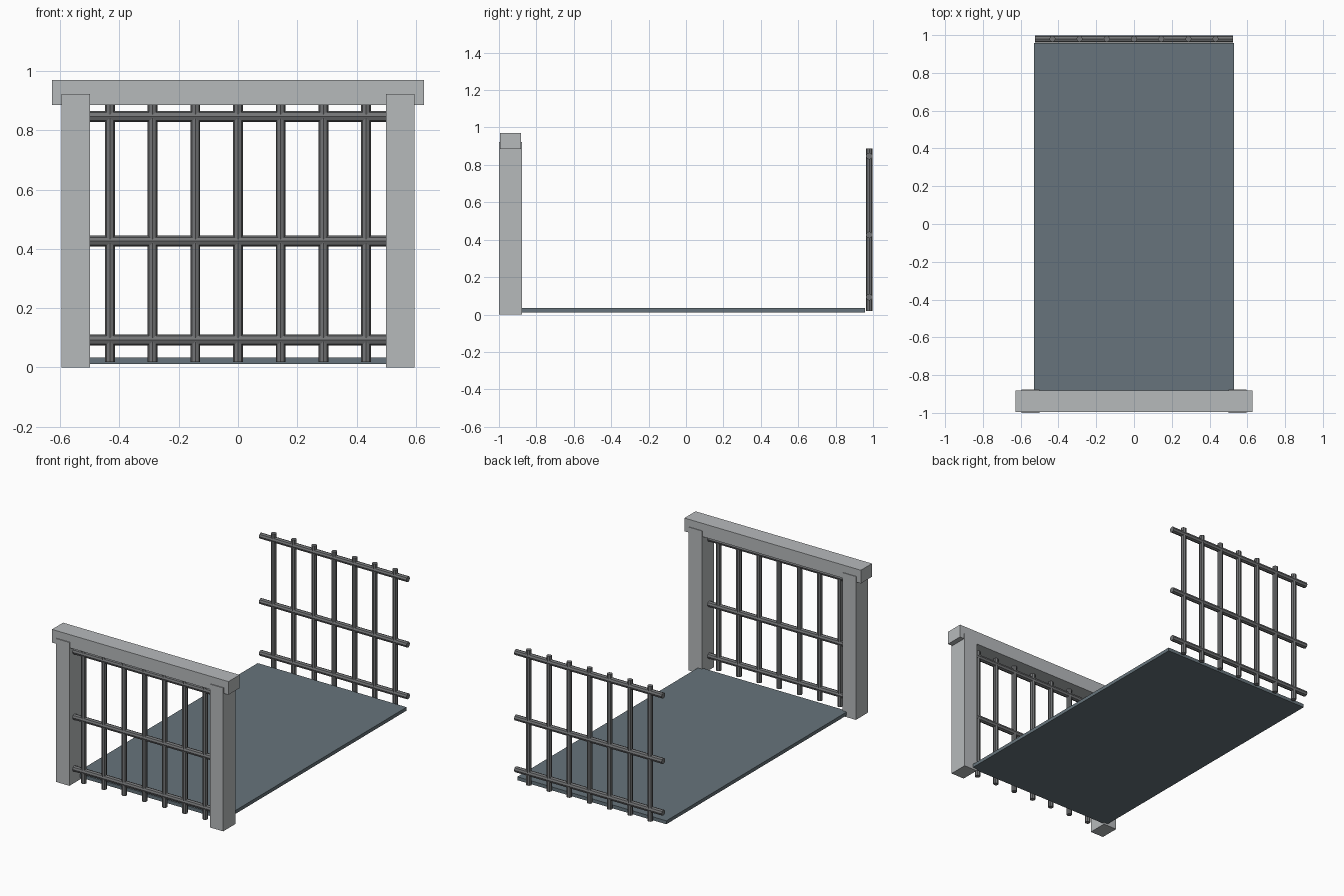
import bpy
import math

cube = bpy.data.objects.get("Cube")
if cube:
    bpy.data.objects.remove(cube, do_unlink=True)


def make_material(name, colour):
    mat = bpy.data.materials.new(name)
    mat.use_nodes = True
    mat.diffuse_color = colour
    mat.node_tree.nodes["Principled BSDF"].inputs["Base Color"].default_value = colour
    return mat


stone = make_material("pale stone", (0.47, 0.49, 0.50, 1))
slate = make_material("slate floor", (0.135, 0.175, 0.20, 1))
iron = make_material("grey iron", (0.17, 0.175, 0.18, 1))


def box(name, low, high, mat):
    """Box between two opposite corners."""
    centre = [(a + b) / 2 for a, b in zip(low, high)]
    bpy.ops.mesh.primitive_cube_add(size=1, location=centre)
    obj = bpy.context.object
    obj.name = name
    for v in obj.data.vertices:
        v.co = [c * (b - a) for c, a, b in zip(v.co, low, high)]
    obj.data.materials.append(mat)


def bar(name, radius, length, location, tilt=0):
    """Eight-sided bar, upright unless tilted across."""
    bpy.ops.mesh.primitive_cylinder_add(
        vertices=8, radius=radius, depth=length,
        location=location, rotation=(0, tilt, 0))
    obj = bpy.context.object
    obj.name = name
    obj.data.materials.append(iron)


# Floor slab
box("floor_slab", (-0.53, -0.89, 0.012), (0.53, 0.957, 0.034), slate)

# Stone door frame
for side, x in (("left", 0.5), ("right", -0.595)):
    box(side + "_post", (x, -1, 0), (x + 0.095, -0.877, 0.922), stone)
box("lintel", (-0.628, -0.994, 0.885), (0.628, -0.881, 0.97), stone)

# Barred grilles at both ends
for end, y in (("front", -0.95), ("back", 0.98)):
    for i in range(7):
        bar(f"{end}_upright_{i + 1}", 0.0165, 0.87, ((i - 3) * 0.144, y, 0.453))
    for level, z in (("low", 0.093), ("middle", 0.426), ("high", 0.847)):
        bar(f"{end}_{level}_rail", 0.0185, 1.05, (0, y, z), math.pi / 2)
